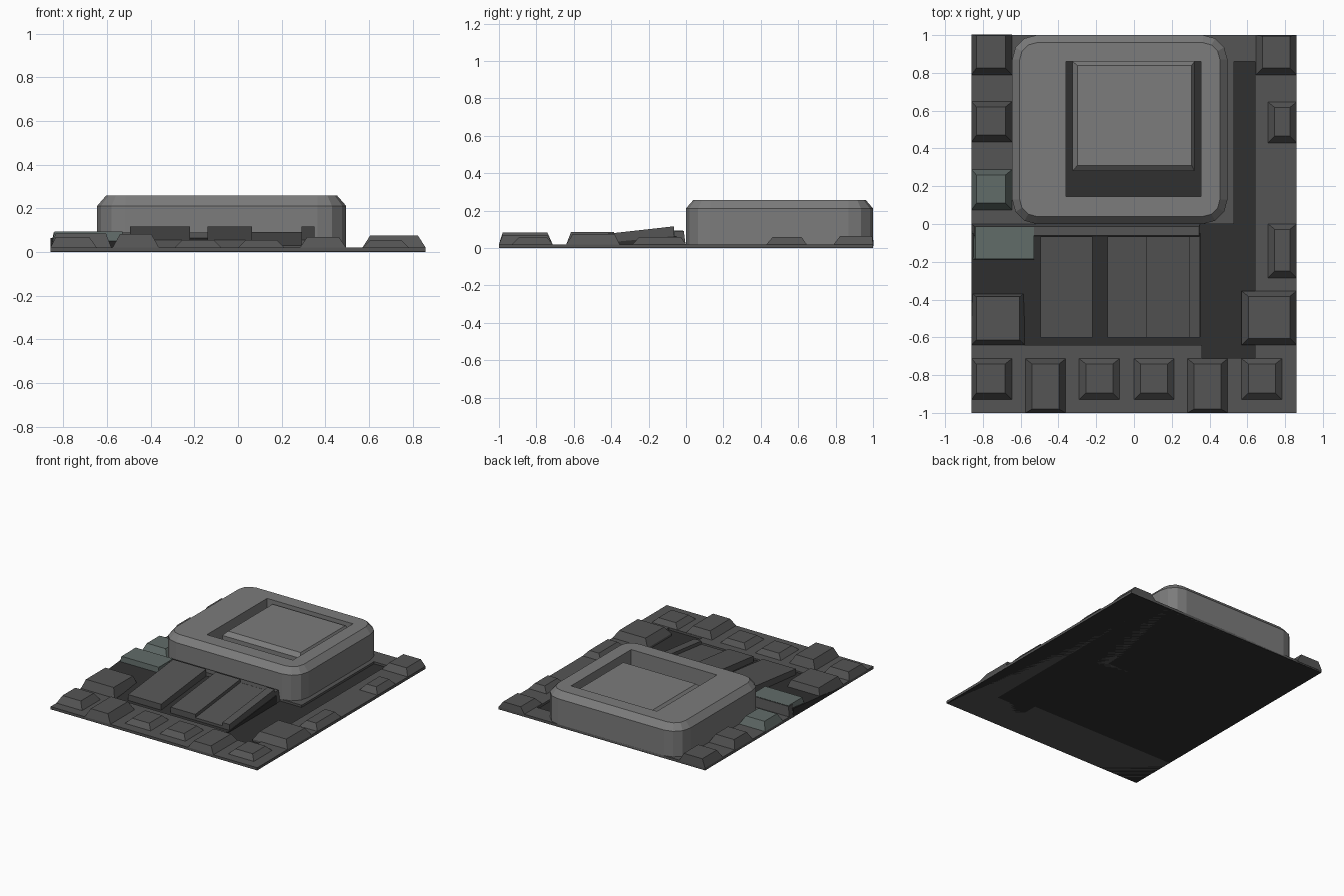
import bpy, bmesh
from math import cos, sin, pi

if "Cube" in bpy.data.objects:
    bpy.data.objects.remove(bpy.data.objects["Cube"])


def material(name, v, tint=0.0):
    m = bpy.data.materials.new(name)
    m.diffuse_color = (v, v + tint, v + tint * 0.7, 1)
    m.use_nodes = True
    m.node_tree.nodes["Principled BSDF"].inputs["Base Color"].default_value = m.diffuse_color
    return m


LIGHT = material("light_grey", 0.2)
MID = material("mid_grey", 0.09)
DARK = material("dark_grey", 0.03)
GREEN = material("green_grey", 0.12, 0.03)


def loft(name, loops, mat):
    """Closed solid through a stack of equal-sized vertex loops."""
    bm = bmesh.new()
    rings = [[bm.verts.new(p) for p in loop] for loop in loops]
    n = len(rings[0])
    for a, b in zip(rings, rings[1:]):
        for i in range(n):
            j = (i + 1) % n
            bm.faces.new((a[i], a[j], b[j], b[i]))
    bm.faces.new(rings[0][::-1])
    bm.faces.new(rings[-1])
    bmesh.ops.recalc_face_normals(bm, faces=bm.faces)
    me = bpy.data.meshes.new(name)
    bm.to_mesh(me)
    bm.free()
    me.materials.append(mat)
    ob = bpy.data.objects.new(name, me)
    bpy.context.collection.objects.link(ob)
    return ob


def rect(x0, x1, y0, y1, zf, zb=None):
    """Rectangle loop, front edge at height zf and back edge at zb."""
    zb = zf if zb is None else zb
    return [(x0, y0, zf), (x1, y0, zf), (x1, y1, zb), (x0, y1, zb)]


def box(name, x0, x1, y0, y1, z0, z1, mat=MID):
    return loft(name, [rect(x0, x1, y0, y1, z0), rect(x0, x1, y0, y1, z1)], mat)


def stud(name, x0, x1, y0, y1, z, mat=MID, i=0.035, z0=0.01):
    """Block with sloping sides; stays nearly upright at the plate's edge."""
    l, r = (0.025 if x0 < -0.85 else i), i
    f = 0.02 if y0 < -0.99 else i
    b = 0.005 if y1 > 0.99 else i * 0.8
    return loft(name, [rect(x0, x1, y0, y1, z0), rect(x0, x1, y0, y1, 0.02),
                       rect(x0 + l, x1 - r, y0 + f, y1 - b, z)], mat)


def rounded(x0, x1, y0, y1, r, z, seg=3):
    pts = []
    corners = [(x1 - r, y1 - r), (x0 + r, y1 - r), (x0 + r, y0 + r), (x1 - r, y0 + r)]
    for k, (cx, cy) in enumerate(corners):
        for s in range(seg + 1):
            a = pi / 2 * (k + s / seg)
            pts.append((cx + r * cos(a), cy + r * sin(a), z))
    return pts


def cut(ob, cutter):
    m = ob.modifiers.new("cut", 'BOOLEAN')
    m.operation = 'DIFFERENCE'
    m.solver = 'EXACT'
    m.object = cutter
    cutter.hide_render = True
    cutter.hide_set(True)


# Base plate in raised pieces over a thin dark floor
box("floor", -0.86, 0.86, -1, 1, 0, 0.004, DARK)
box("plate_right", 0.64, 0.86, -1, 1, 0, 0.02)
box("plate_front", -0.86, 0.36, -1, -0.64, 0, 0.02)
box("plate_front_step", 0.36, 0.64, -1, -0.71, 0, 0.02)
box("plate_back_corner", 0.53, 0.64, 0.86, 1, 0, 0.02)
plate_back = box("plate_back", -0.86, 0.53, 0, 1, 0, 0.02)

# Raised rounded housing with an open pit
housing = loft("housing", [
    rounded(-0.645, 0.495, 0.0, 1.0, 0.13, 0.01),
    rounded(-0.645, 0.495, 0.0, 1.0, 0.13, 0.212),
    rounded(-0.605, 0.455, 0.04, 0.96, 0.09, 0.258)], LIGHT)
pit = box("pit_cutter", -0.36, 0.355, 0.145, 0.86, -0.1, 0.5, DARK)
cut(housing, pit)
cut(plate_back, pit)
loft("pit_block", [rect(-0.325, 0.32, 0.28, 0.86, 0.004),
                   rect(-0.325, 0.32, 0.28, 0.86, 0.21),
                   rect(-0.30, 0.305, 0.31, 0.84, 0.238)], LIGHT)

# Sloping ramp with raised slats
loft("ramp", [rect(-0.86, 0.355, -0.64, -0.05, 0.003),
              rect(-0.86, 0.355, -0.64, -0.05, 0.008, 0.065)], DARK)
for k, (x0, x1, h) in enumerate([(-0.495, -0.22, 0.05), (-0.14, 0.065, 0.05),
                                 (0.065, 0.29, 0.025), (0.29, 0.35, 0.05)]):
    loft(f"slat_{k}", [rect(x0, x1, -0.60, -0.065, 0.004),
                       rect(x0, x1, -0.60, -0.065, 0.006 + h, 0.066 + h)], MID)

# Crossbar behind the ramp and the tab at its left end
loft("crossbar", [rect(-0.86, 0.35, -0.065, 0, 0.004),
                  rect(-0.845, 0.345, -0.062, -0.012, 0.09)], MID)
loft("crossbar_tab", [rect(-0.86, -0.53, -0.19, -0.05, 0.02),
                      rect(-0.84, -0.53, -0.185, -0.015, 0.093)], GREEN)

# Left edge studs
for k, y in enumerate((0.79, 0.435, 0.075)):
    stud(f"left_stud_{k}", -0.86, -0.645, y, y + 0.213, 0.08, GREEN if k == 2 else MID)
stud("left_front_block", -0.86, -0.58, -0.64, -0.365, 0.085, i=0.025, z0=0.004)

# Right edge studs
for k, (x, y0, y1, z) in enumerate([(0.645, 0.79, 1.0, 0.065), (0.71, 0.43, 0.645, 0.06),
                                    (0.71, -0.285, 0.0, 0.06), (0.57, -0.64, -0.355, 0.075)]):
    stud(f"right_stud_{k}", x, 0.86, y0, y1, z, z0=0.004)

# Front row studs
for k, (x, y0, z) in enumerate([(-0.86, -0.93, 0.07), (-0.575, -1, 0.083), (-0.29, -0.93, 0.055),
                                (0.0, -0.93, 0.055), (0.283, -1, 0.07), (0.57, -0.93, 0.055)]):
    stud(f"front_stud_{k}", x, x + 0.213, y0, -0.713, z)
